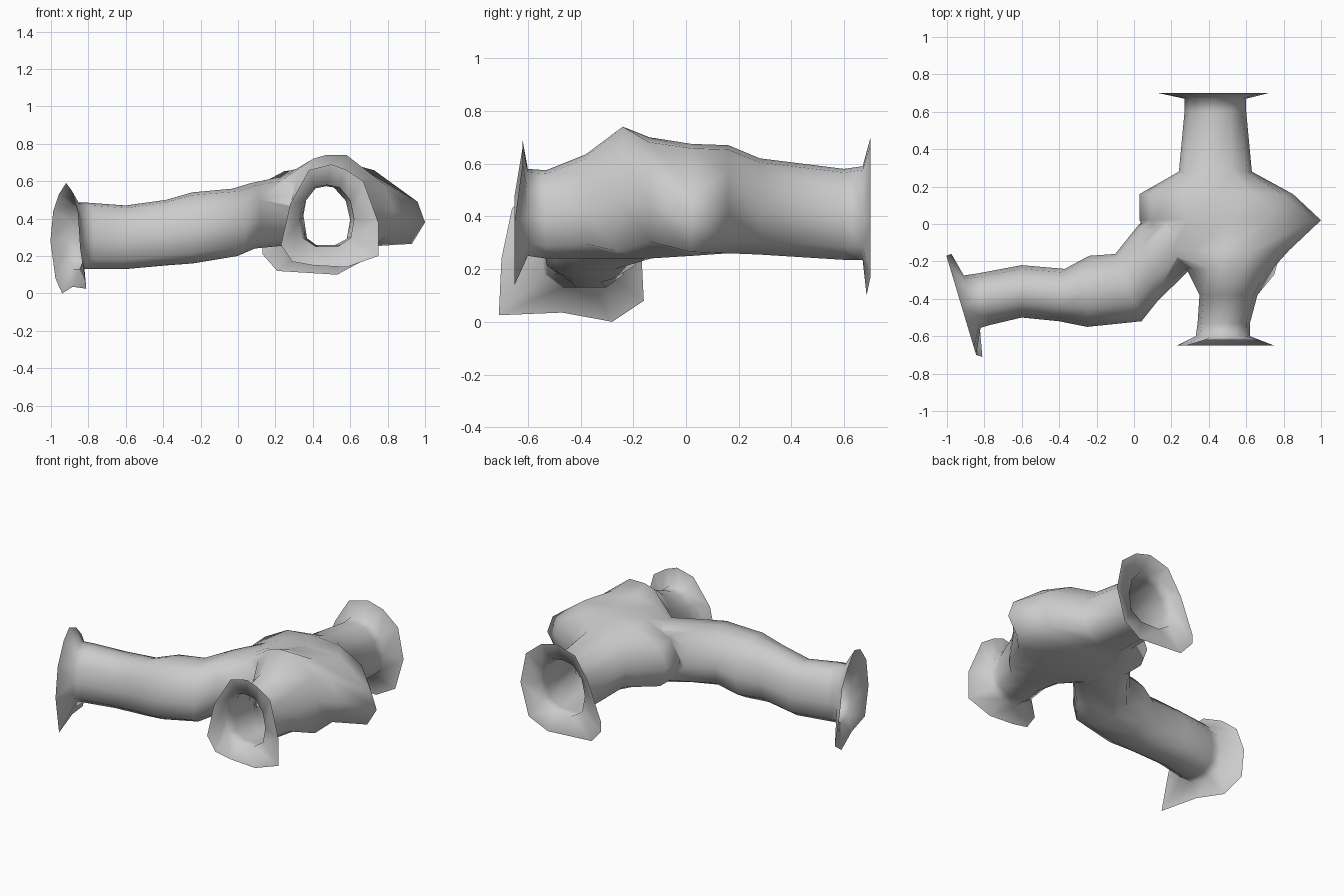
import bpy, bmesh

if "Cube" in bpy.data.objects:
    bpy.data.objects.remove(bpy.data.objects["Cube"])

# Shared cross-section: rounded top, flattened floor (u across, v up, both -1..1)
HALF = [(.86, .5), (.47, .92)]
PROFILE = ([(1, -.1)] + HALF + [(0, 1)] + [(-u, v) for u, v in reversed(HALF)] +
           [(-1, -.1), (-.88, -.72), (-.4, -1), (.4, -1), (.88, -.72)])
N = len(PROFILE)


def ring(ax, ay, bx, by, z0, z1):
    """Cross-section spanning plan points a -> b and heights z0 -> z1."""
    pts = []
    for u, v in PROFILE:
        t = (u + 1) / 2
        pts.append((ax + (bx - ax) * t, ay + (by - ay) * t, z0 + (z1 - z0) * (v + 1) / 2))
    return pts


def skin(bm, rings):
    loops = [[bm.verts.new(p) for p in r] for r in rings]
    for r, s in zip(loops, loops[1:]):
        for i in range(N):
            j = (i + 1) % N
            bm.faces.new((r[i], r[j], s[j], s[i]))
    return loops


def capped_loft(name, rings):
    bm = bmesh.new()
    loops = skin(bm, rings)
    bm.faces.new(loops[0])
    bm.faces.new(loops[-1])
    bmesh.ops.recalc_face_normals(bm, faces=bm.faces)
    me = bpy.data.meshes.new(name)
    bm.to_mesh(me)
    bm.free()
    ob = bpy.data.objects.new(name, me)
    bpy.context.collection.objects.link(ob)
    return ob


# Straight passage with the chamber bulging to the right: y, left, right, floor, roof
main = [ring(l, y, r, y, z0, z1) for y, l, r, z0, z1 in [
    (.67, .27, .60, .235, .59), (.60, .27, .60, .235, .58),
    (.28, .24, .63, .255, .62), (.16, .03, .85, .26, .67),
    (.02, .03, .98, .25, .675), (-.14, .12, .83, .24, .70),
    (-.24, .28, .74, .24, .74), (-.38, .35, .66, .24, .635),
    (-.53, .34, .62, .24, .575), (-.60, .33, .62, .25, .58)]]
# Blunt tip of the chamber, its roof ridge and the low bulge near the front
main[4][0], main[4][1], main[4][-1] = (1, .02, .38), (.96, .02, .49), (.93, .02, .265)
main[6][2], main[6][3], main[6][-1] = (.58, -.24, .74), (.47, -.24, .74), (.75, -.27, .27)
main[5][4] = (.31, -.14, .665)

# Winding side passage to the left
side = [ring(*r) for r in [
    (-.91, -.275, -.82, -.555, .13, .485), (-.84, -.265, -.77, -.54, .13, .485),
    (-.60, -.22, -.60, -.50, .13, .47), (-.37, -.24, -.40, -.52, .15, .50),
    (-.24, -.17, -.25, -.55, .16, .54), (-.10, -.16, .04, -.52, .20, .56),
    (.02, -.01, .12, -.42, .24, .59), (.13, .09, .29, -.25, .255, .62),
    (.32, .13, .44, -.17, .29, .61)]]

tunnel = capped_loft("tunnel", main)
branch = capped_loft("side_passage", side)

# Weld the two passages, then open the three mouths
mod = tunnel.modifiers.new("join", 'BOOLEAN')
mod.operation = 'UNION'
mod.solver = 'EXACT'
mod.object = branch
bpy.context.view_layer.objects.active = tunnel
bpy.ops.object.modifier_apply(modifier=mod.name)
bpy.data.objects.remove(branch)

bm = bmesh.new()
bm.from_mesh(tunnel.data)
caps = []
for f in bm.faces:
    back = all(v.co.y > .669 for v in f.verts)
    front = all(v.co.y < -.599 for v in f.verts)
    left = all(abs((v.co.x + .91) * .28 + (v.co.y + .275) * .09) < .001 for v in f.verts)
    if back or front or left:
        caps.append(f)
bmesh.ops.delete(bm, geom=caps, context='FACES')

# Ragged flared rims around each mouth: outlines as (across, height)
front_rim = [(.75, .38), (.67, .60), (.58, .66), (.50, .69), (.38, .66), (.28, .48),
             (.23, .26), (.29, .17), (.40, .15), (.58, .14), (.75, .20)]
back_rim = [(.72, .38), (.68, .58), (.57, .67), (.46, .70), (.32, .66), (.22, .50),
            (.13, .27), (.13, .21), (.21, .12), (.53, .10), (.66, .17)]
left_rim = [(-.70, .24), (-.66, .43), (-.55, .55), (-.45, .59), (-.32, .53), (-.22, .44),
            (-.17, .28), (-.16, .08), (-.28, 0), (-.47, .035), (-.71, .025)]

for inner, outer in (
        (main[-1], [(x, -.65 + .03 * (z > .5), z) for x, z in front_rim]),
        (main[0], [(x, .70 - .015 * (z < .15), z) for x, z in back_rim]),
        (side[0], [(-1 - (y + .18) * .30 + .03 * (z < .1), y, z) for y, z in left_rim])):
    skin(bm, [inner, outer])

# Fuse rims to the passages so the flare shades smoothly
bmesh.ops.remove_doubles(bm, verts=bm.verts, dist=.002)
bmesh.ops.recalc_face_normals(bm, faces=bm.faces)
bm.to_mesh(tunnel.data)
bm.free()
bpy.ops.object.select_all(action='DESELECT')
tunnel.select_set(True)
bpy.context.view_layer.objects.active = tunnel
bpy.ops.object.shade_smooth_by_angle(angle=1.5)
